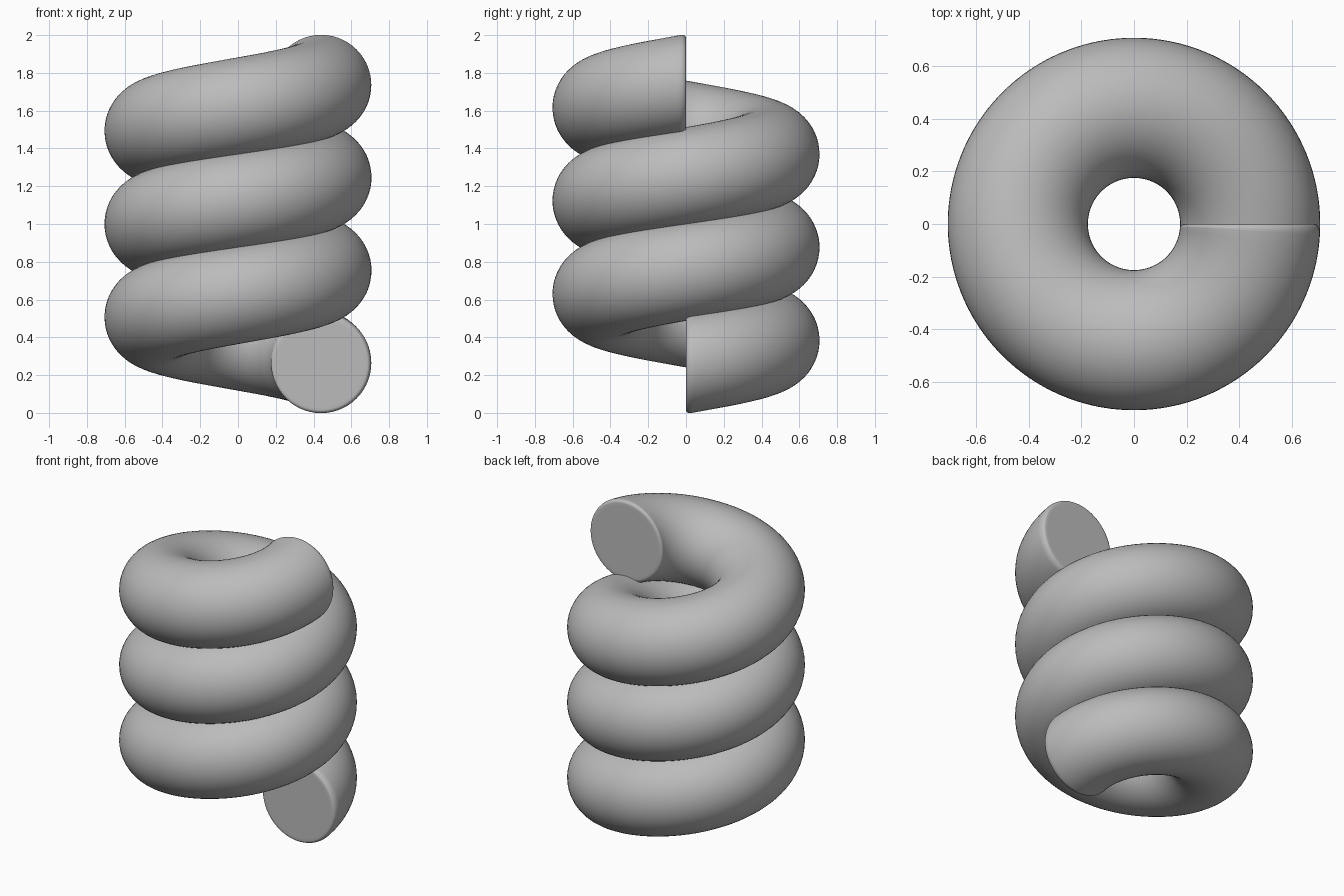
import bpy, bmesh
from math import sin, cos, pi, tau

if "Cube" in bpy.data.objects:
    bpy.data.objects.remove(bpy.data.objects["Cube"])

COIL_R, TUBE_R, PITCH, TURNS = 0.441, 0.266, 0.493, 3
RING, STEPS = 56, 84 * TURNS
ROUND_ANGLE, ROUND_DEPTH = 0.06, 0.022   # softened rim at the cut ends
SWEEP = tau * TURNS

# Plain grey material
grey = bpy.data.materials.new("plain grey")
grey.use_nodes = True
colour = (0.5, 0.5, 0.5, 1)
grey.diffuse_color = colour
grey.node_tree.nodes["Principled BSDF"].inputs["Base Color"].default_value = colour

# Sections along the coil: rounded rim, long body, mirrored rim
rim = [(ROUND_ANGLE * (1 - cos(t)), TUBE_R - ROUND_DEPTH * (1 - sin(t)))
       for t in (i * pi / 12 for i in range(7))]
rim.insert(0, (0, TUBE_R * 0.85))
body = [(ROUND_ANGLE + (SWEEP - 2 * ROUND_ANGLE) * i / STEPS, TUBE_R)
        for i in range(1, STEPS)]
sections = rim + body + [(SWEEP - a, r) for a, r in reversed(rim)]

# Sweep an upright circle along the helix
bm = bmesh.new()
rings = []
for angle, radius in sections:
    z = 1 + PITCH * (angle / tau - TURNS / 2)
    ring = []
    for k in range(RING):
        p = tau * k / RING
        d = COIL_R + radius * cos(p)
        ring.append(bm.verts.new((d * cos(angle), d * sin(angle), z + radius * sin(p))))
    rings.append(ring)
for a, b in zip(rings, rings[1:]):
    for k in range(RING):
        n = (k + 1) % RING
        bm.faces.new((a[k], a[n], b[n], b[k]))

# Flat end caps
bm.faces.new(rings[0])
bm.faces.new(rings[-1])
bmesh.ops.recalc_face_normals(bm, faces=bm.faces)
for f in bm.faces:
    f.smooth = True

mesh = bpy.data.meshes.new("spring_coil")
bm.to_mesh(mesh)
bm.free()
mesh.materials.append(grey)
coil = bpy.data.objects.new("spring_coil", mesh)
bpy.context.collection.objects.link(coil)
